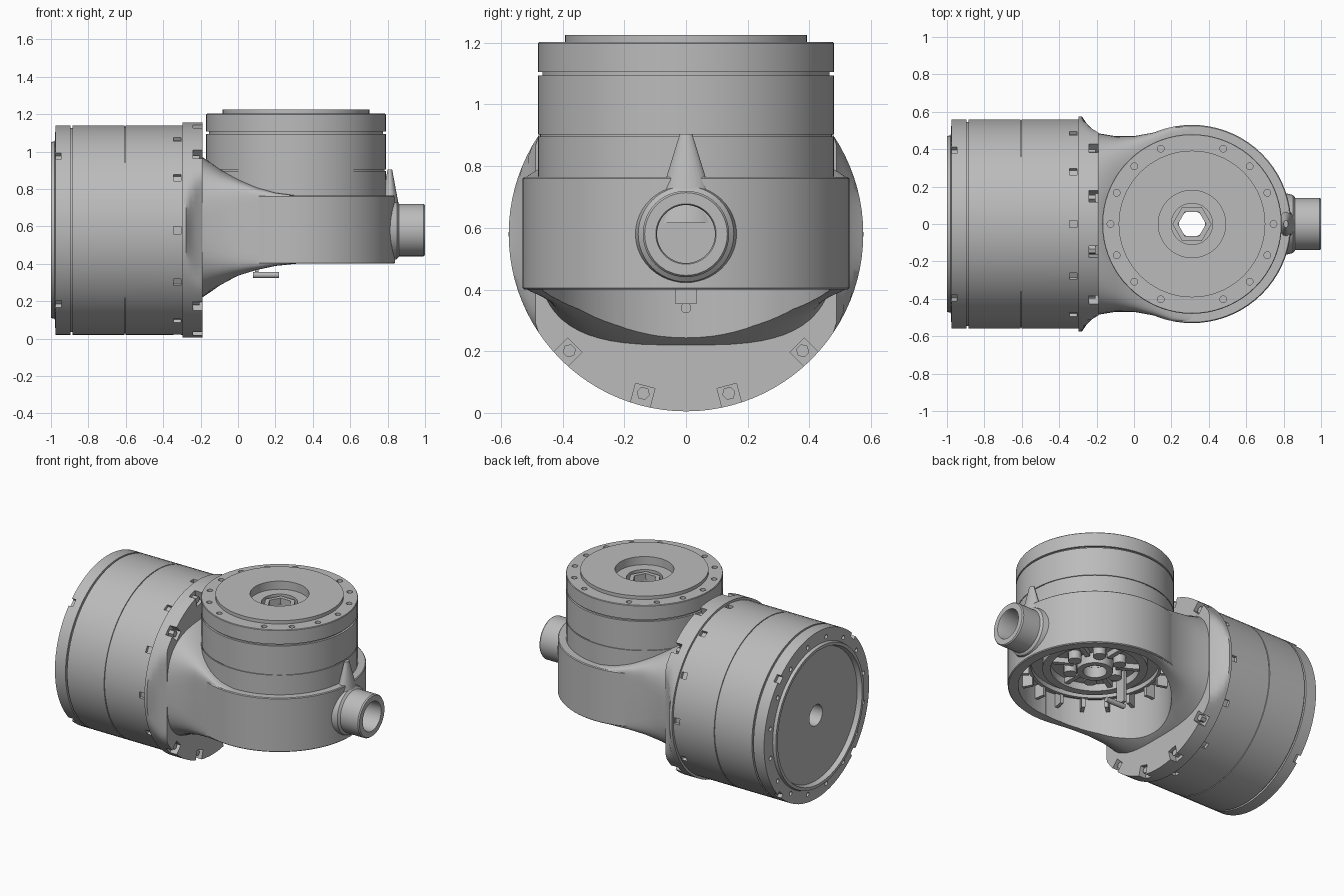
import bpy, bmesh
from math import pi, cos, sin, radians, copysign
from mathutils import Matrix, Vector

cube = bpy.data.objects.get("Cube")
if cube:
    bpy.data.objects.remove(cube, do_unlink=True)

grey = bpy.data.materials.new("plain grey metal")
grey.use_nodes = True
grey.diffuse_color = (0.5, 0.5, 0.5, 1)
grey.node_tree.nodes["Principled BSDF"].inputs["Base Color"].default_value = (0.5, 0.5, 0.5, 1)

AXIS_Z = 0.58                      # height of the horizontal axis
UP = Matrix.Translation((0.31, 0, 0))
ALONG = Matrix.Translation((0, 0, AXIS_Z)) @ Matrix.Rotation(pi / 2, 4, 'Y')


def finish(name, bm):
    bmesh.ops.recalc_face_normals(bm, faces=bm.faces)
    mesh = bpy.data.meshes.new(name)
    bm.to_mesh(mesh)
    bm.free()
    mesh.materials.append(grey)
    ob = bpy.data.objects.new(name, mesh)
    bpy.context.collection.objects.link(ob)
    return ob


def smooth(ob):
    bpy.ops.object.select_all(action='DESELECT')
    bpy.context.view_layer.objects.active = ob
    ob.select_set(True)
    bpy.ops.object.shade_smooth_by_angle(angle=radians(32))


def skin(bm, rings, close_loop):
    n = len(rings[0])
    pairs = list(zip(rings, rings[1:]))
    if close_loop:
        pairs.append((rings[-1], rings[0]))
    for a, b in pairs:
        for i in range(n):
            j = (i + 1) % n
            bm.faces.new((a[i], a[j], b[j], b[i]))


def lathe(name, profile, matrix, steps=72):
    """Spin a closed (radius, height) outline round the local z axis."""
    bm = bmesh.new()
    rings = [[bm.verts.new(matrix @ Vector((r * cos(2 * pi * i / steps), r * sin(2 * pi * i / steps), h)))
              for i in range(steps)] for r, h in profile]
    skin(bm, rings, True)
    return finish(name, bm)


def loft(name, sections):
    """Skin a list of (x, [(y, z), ...]) sections and cap the ends."""
    bm = bmesh.new()
    rings = [[bm.verts.new((x, y, z)) for y, z in pts] for x, pts in sections]
    skin(bm, rings, False)
    bm.faces.new(rings[0])
    bm.faces.new(rings[-1])
    return finish(name, bm)


def add_box(bm, matrix, size):
    bmesh.ops.create_cube(bm, size=1, matrix=matrix @ Matrix.Diagonal((*size, 1)))


def add_rod(bm, matrix, r, length, r2=None, sides=16):
    bmesh.ops.create_cone(bm, cap_ends=True, segments=sides, radius1=r, radius2=r if r2 is None else r2,
                          depth=length, matrix=matrix)


def around(base, degrees, radius, height):
    """Frame on a circle, its local x pointing outward."""
    return base @ Matrix.Rotation(radians(degrees), 4, 'Z') @ Matrix.Translation((radius, 0, height))


def cut(ob, bm):
    """Subtract the cutter mesh and bake the result."""
    cutter = finish("cutter", bm)
    cutter.hide_render = True
    mod = ob.modifiers.new("cut", 'BOOLEAN')
    mod.operation, mod.solver, mod.object = 'DIFFERENCE', 'EXACT', cutter
    bpy.context.view_layer.update()
    mesh = bpy.data.meshes.new_from_object(ob.evaluated_get(bpy.context.evaluated_depsgraph_get()))
    ob.modifiers.clear()
    ob.data = mesh
    bpy.data.objects.remove(cutter, do_unlink=True)


def groove(r, h, half, depth):
    return [(r, h - half), (r - depth, h - half), (r - depth, h + half), (r, h + half)]


parts = []

# Horizontal drive body with recessed end face and blind bore
body = lathe("horizontal_body", [
    (0.001, -0.5), (0.07, -0.5), (0.07, -0.97), (0.44, -0.97), (0.45, -1.0), (0.47, -1.0), (0.475, -0.98),
    (0.56, -0.975)] + groove(0.56, -0.89, 0.006, 0.014) + groove(0.56, -0.605, 0.003, 0.006)
    + [(0.56, -0.29), (0.001, -0.29)], ALONG)
bm = bmesh.new()
for k in range(12):
    add_box(bm, around(ALONG, 30 * k, 0.56, -0.325), (0.04, 0.04, 0.04))
for k in range(4):
    add_box(bm, around(ALONG, 45 + 90 * k, 0.56, -0.97), (0.05, 0.05, 0.05))
for k in range(16):
    add_rod(bm, around(ALONG, 11.25 + 22.5 * k, 0.505, -0.98), 0.014, 0.06)
cut(body, bm)
parts.append(body)


# Flange, scooped away on both sides towards the neck
def clipped_circle(w, r=0.575, steps=96):
    ring = [(r * cos(2 * pi * i / steps), r * sin(2 * pi * i / steps)) for i in range(steps)]
    return [(max(-w, min(w, y)), AXIS_Z + z) for y, z in ring]


flange = loft("flange", [(x, clipped_circle(w)) for x, w in
                         [(-0.297, 0.575), (-0.278, 0.574), (-0.255, 0.54), (-0.225, 0.51), (-0.19, 0.488)]])
bm = bmesh.new()
bolts = bmesh.new()
for k in range(12):
    angle = 15 + 30 * k
    if abs(sin(radians(angle))) < 0.9:
        add_box(bm, around(ALONG, angle, 0.555, -0.2), (0.09, 0.065, 0.08))
        add_rod(bolts, around(ALONG, angle, 0.535, -0.225), 0.022, 0.04, sides=6)
cut(flange, bm)
parts += [flange, finish("flange_bolts", bolts)]


# Neck blending from the round flange to the flat-sided housing
def rounded(hw, low, high, n, steps=64):
    mid, hh = (low + high) / 2, (high - low) / 2
    pts = []
    for i in range(steps):
        c, s = cos(2 * pi * (i + 0.5) / steps), sin(2 * pi * (i + 0.5) / steps)
        pts.append((hw * copysign(abs(c) ** (2 / n), c), mid + hh * copysign(abs(s) ** (2 / n), s)))
    return pts


neck = loft("neck", [(x, rounded(*spec)) for x, *spec in [
    (-0.28, 0.50, 0.19, 0.99, 2.8), (-0.19, 0.485, 0.22, 0.97, 3.2), (-0.1, 0.47, 0.28, 0.91, 4.5),
    (0, 0.47, 0.333, 0.855, 8), (0.1, 0.488, 0.365, 0.81, 14), (0.2, 0.517, 0.388, 0.78, 25),
    (0.31, 0.53, 0.4, 0.765, 40)]])
bm = bmesh.new()
add_rod(bm, UP @ Matrix.Translation((0, 0, 0.5)), 0.465, 3, sides=72)
cut(neck, bm)
parts.append(neck)

# Housing wall, open underneath
parts.append(lathe("housing_wall", [(0.466, 0.4), (0.525, 0.4), (0.53, 0.405), (0.53, 0.76), (0.525, 0.765),
                                    (0.466, 0.765)], UP))

# Vertical drive with top plate, recess and through bore
drive = lathe("vertical_drive", [(0.07, 0.57), (0.48, 0.57)] + groove(0.48, 0.9, 0.003, 0.006)
              + groove(0.48, 1.1, 0.006, 0.014) + [
    (0.48, 1.198), (0.477, 1.202), (0.392, 1.202), (0.392, 1.225), (0.18, 1.225), (0.18, 1.17),
    (0.11, 1.17), (0.11, 1.12), (0.07, 1.12)], UP)
bm = bmesh.new()
for k in range(16):
    if k not in (4, 12):
        add_rod(bm, around(UP, 22.5 * k, 0.436, 1.2), 0.018, 0.06)
cut(drive, bm)
parts.append(drive)
parts.append(lathe("bore_collar", [(0.075, 1.1), (0.105, 1.1), (0.105, 1.16), (0.075, 1.16)], UP, 6))

# Cable nozzle and the pointed rib above it
parts.append(lathe("nozzle", [(0.001, 0.79), (0.17, 0.79), (0.155, 0.85), (0.14, 0.862), (0.14, 0.992),
                              (0.134, 1.0), (0.098, 1.0), (0.094, 0.99), (0.094, 0.86), (0.001, 0.86)], ALONG, 48))
bm = bmesh.new()
add_rod(bm, Matrix.Translation((0.812, 0, 0.76)) @ Matrix.Diagonal((0.6, 1, 1, 1)), 0.11, 0.29, 0.02, 24)
parts.append(finish("nozzle_rib", bm))

# Mechanism inside the open underside
bm = bmesh.new()
for k in range(18):
    add_box(bm, around(UP, 20 * k, 0.435, 0.53), (0.07, 0.022, 0.1))
    if k % 3 == 0:
        add_rod(bm, around(UP, 20 * k, 0.16, 0.545), 0.04, 0.06)
        add_box(bm, around(UP, 20 * k + 30, 0.2, 0.555), (0.14, 0.03, 0.04))
parts.append(finish("inner_teeth", bm))
for name, inner, outer, low in [("inner_ring", 0.27, 0.32, 0.52), ("tooth_ring", 0.39, 0.41, 0.54),
                                ("inner_hub", 0.072, 0.11, 0.5)]:
    parts.append(lathe(name, [(inner, low), (outer, low), (outer, 0.58), (inner, 0.58)], UP, 48))

# Small pin hanging below the opening
bm = bmesh.new()
add_rod(bm, Matrix.Translation((0.15, 0, 0.34)) @ Matrix.Rotation(pi / 2, 4, 'Y'), 0.017, 0.14)
add_box(bm, Matrix.Translation((0.1, 0, 0.47)), (0.02, 0.07, 0.23))
parts.append(finish("hanging_pin", bm))

for part in parts:
    smooth(part)
